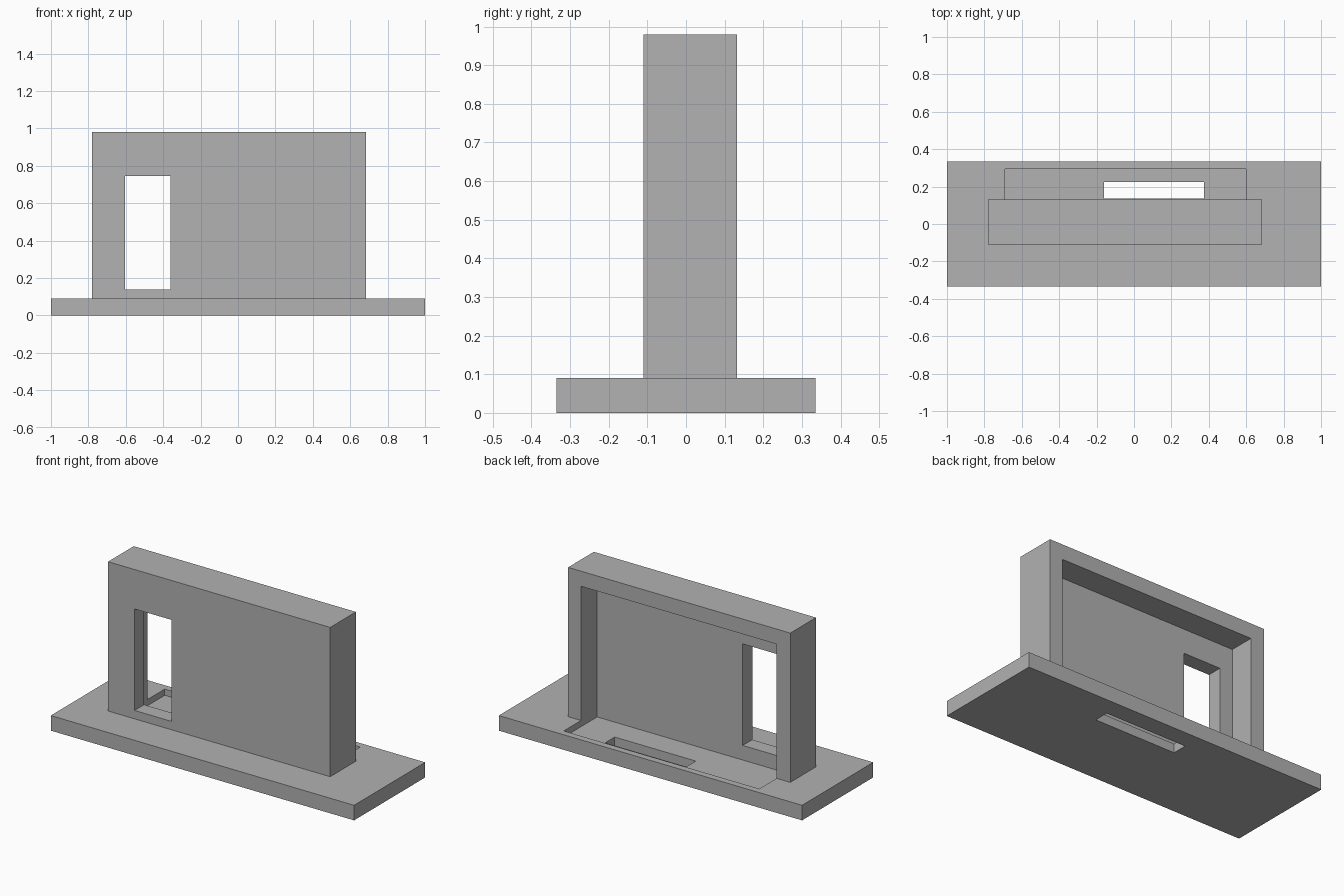
import bpy
import bmesh
from mathutils import Vector

if "Cube" in bpy.data.objects:
    bpy.data.objects.remove(bpy.data.objects["Cube"], do_unlink=True)

grey = bpy.data.materials.new("plain grey")
grey.use_nodes = True
colour = (0.445, 0.445, 0.445, 1)
grey.diffuse_color = colour
grey.node_tree.nodes["Principled BSDF"].inputs["Base Color"].default_value = colour


def box(name, low, high):
    """Axis-aligned box between two corners."""
    low, high = Vector(low), Vector(high)
    bm = bmesh.new()
    bmesh.ops.create_cube(bm, size=1)
    for v in bm.verts:
        v.co = (low + high) / 2 + v.co * (high - low)
    mesh = bpy.data.meshes.new(name)
    bm.to_mesh(mesh)
    bm.free()
    mesh.materials.append(grey)
    obj = bpy.data.objects.new(name, mesh)
    bpy.context.scene.collection.objects.link(obj)
    return obj


def combine(target, tool, operation):
    """Apply a boolean, then discard the tool."""
    mod = target.modifiers.new(tool.name, "BOOLEAN")
    mod.operation = operation
    mod.solver = "EXACT"
    mod.object = tool
    tool.hide_render = True
    bpy.context.view_layer.objects.active = target
    bpy.ops.object.modifier_apply(modifier=mod.name)
    bpy.data.objects.remove(tool, do_unlink=True)


# Base plate with the upright wall block fused into it
stand = box("wall_on_base", (-1, -0.335, 0), (1, 0.335, 0.09))
wall = box("wall", (-0.78, -0.11, 0.03), (0.685, 0.132, 0.98))
combine(stand, wall, "UNION")

# Hollow open to the back, continuing as a shallow recess in the base
hollow = box("hollow", (-0.69, -0.02, 0.053), (0.6, 0.295, 0.89))
combine(stand, hollow, "DIFFERENCE")

# Doorway through the front skin
doorway = box("doorway", (-0.605, -0.2, 0.14), (-0.36, 0.05, 0.745))
combine(stand, doorway, "DIFFERENCE")

# Slot through the floor of the recess
slot = box("slot", (-0.16, 0.136, -0.1), (0.375, 0.225, 0.07))
combine(stand, slot, "DIFFERENCE")
